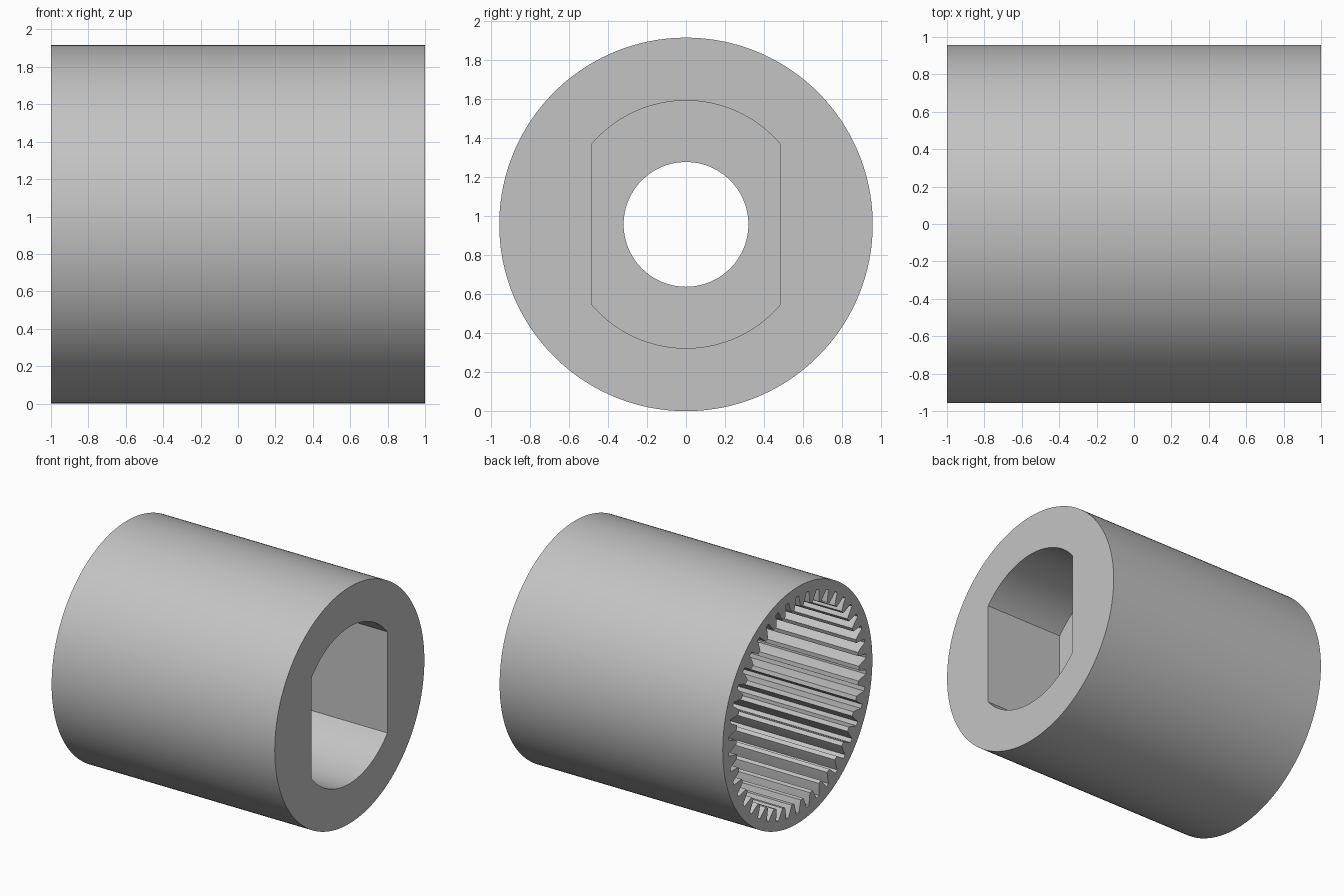
import bpy, bmesh
from math import sin, cos, acos, pi, tau

cube = bpy.data.objects.get("Cube")
if cube:
    bpy.data.objects.remove(cube, do_unlink=True)

R = 0.958            # outer radius, also the height of the axis
TEETH = 42
steel = bpy.data.materials.new("light_grey_steel")
steel.use_nodes = True
grey = (0.55, 0.55, 0.55, 1)
steel.diffuse_color = grey
steel.node_tree.nodes["Principled BSDF"].inputs["Base Color"].default_value = grey


def circle(r, n):
    return [(r * sin(tau * i / n), r * cos(tau * i / n)) for i in range(n)]


def double_d(r, flat, n=40):
    """Circle cut by two upright flats."""
    half = pi / 2 - acos(flat / r)
    arc = [-half + 2 * half * i / n for i in range(n + 1)]
    top = [(r * sin(a), r * cos(a)) for a in arc]
    return top + [(-y, -z) for y, z in top]


def spline(root, tip):
    """Ring of tapered grooves with slightly curved flanks."""
    pitch = tau / TEETH
    mid = (root + tip) / 2
    shape = [(-0.36, tip), (-0.22, mid), (-0.12, root),
             (0.12, root), (0.22, mid), (0.36, tip)]
    return [(r * sin((i + f) * pitch), r * cos((i + f) * pitch))
            for i in range(TEETH) for f, r in shape]


def prism(name, outline, x0, x1):
    """Extrude a (y, z) outline along x."""
    bm = bmesh.new()
    face = bm.faces.new([bm.verts.new((x0, y, z + R)) for y, z in outline])
    ext = bmesh.ops.extrude_face_region(bm, geom=[face], use_keep_orig=True)
    moved = [v for v in ext["geom"] if isinstance(v, bmesh.types.BMVert)]
    bmesh.ops.translate(bm, verts=moved, vec=(x1 - x0, 0, 0))
    bmesh.ops.recalc_face_normals(bm, faces=bm.faces)
    mesh = bpy.data.meshes.new(name)
    bm.to_mesh(mesh)
    bm.free()
    mesh.materials.append(steel)
    obj = bpy.data.objects.new(name, mesh)
    bpy.context.collection.objects.link(obj)
    return obj


# Outer sleeve
sleeve = prism("coupling_sleeve", circle(R, 160), -1, 1)

# Splined socket, double-D socket and the bore through the web between them
cutters = [prism("spline_cutter", spline(0.88, 0.785), -1.2, 0.17),
           prism("double_d_cutter", double_d(0.635, 0.485), 0.31, 1.2),
           prism("bore_cutter", circle(0.32, 96), -0.3, 0.7)]

bpy.ops.object.select_all(action="DESELECT")
bpy.context.view_layer.objects.active = sleeve
sleeve.select_set(True)
for cutter in cutters:
    cutter.hide_render = True
    cut = sleeve.modifiers.new(cutter.name, "BOOLEAN")
    cut.operation = "DIFFERENCE"
    cut.solver = "EXACT"
    cut.object = cutter
    bpy.ops.object.modifier_apply(modifier=cut.name)
    bpy.data.objects.remove(cutter, do_unlink=True)

bpy.ops.object.shade_smooth_by_angle(angle=pi / 9)
